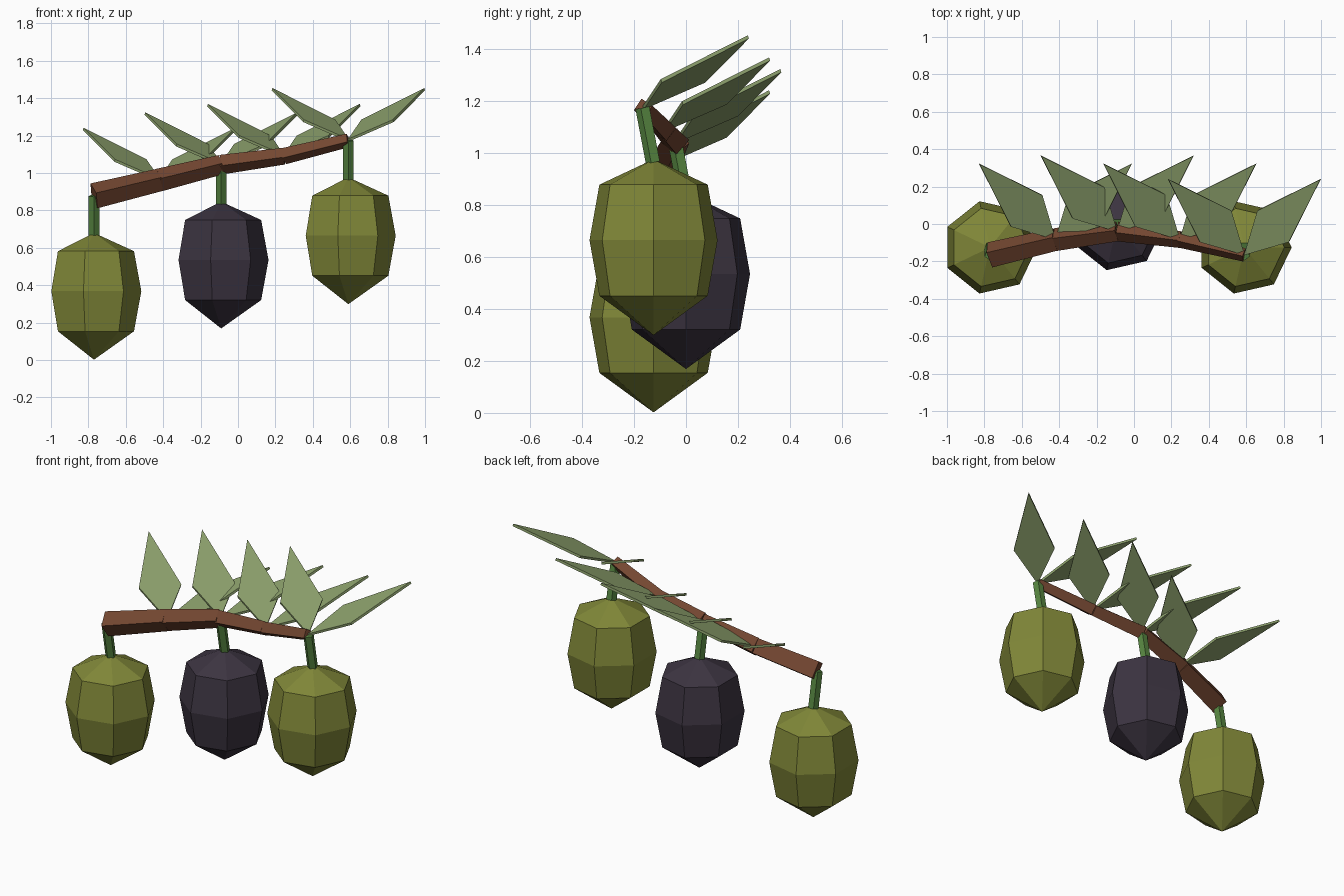
import bpy, bmesh
from mathutils import Vector, Matrix

if "Cube" in bpy.data.objects:
    bpy.data.objects.remove(bpy.data.objects["Cube"])


def srgb(r, g, b):
    f = lambda c: (c / 12.92 if c <= 0.04045 else ((c + 0.055) / 1.055) ** 2.4)
    return tuple(f(c / 255) for c in (r, g, b)) + (1,)


def material(name, *rgb):
    m = bpy.data.materials.new(name)
    m.diffuse_color = srgb(*rgb)
    m.use_nodes = True
    m.node_tree.nodes["Principled BSDF"].inputs["Base Color"].default_value = m.diffuse_color
    return m


GREEN = material("olive green", 128, 135, 56)
DARK = material("ripe purple", 60, 52, 65)
LEAF = material("leaf green", 140, 160, 108)
BARK = material("bark brown", 116, 71, 49)
STEM = material("stem green", 86, 133, 64)


def finish(name, bm, mat):
    bmesh.ops.recalc_face_normals(bm, faces=bm.faces)
    me = bpy.data.meshes.new(name)
    bm.to_mesh(me)
    bm.free()
    me.materials.append(mat)
    ob = bpy.data.objects.new(name, me)
    bpy.context.collection.objects.link(ob)


def add_rod(bm, a, b, r1, r2, sides, spin=0.0):
    a, b = Vector(a), Vector(b)
    d = b - a
    rot = Vector((0, 0, 1)).rotation_difference(d).to_matrix().to_4x4()
    mat = Matrix.Translation((a + b) / 2) @ rot @ Matrix.Rotation(spin, 4, 'Z')
    bmesh.ops.create_cone(bm, cap_ends=True, segments=sides, radius1=r1,
                          radius2=r2, depth=d.length, matrix=mat)


def olive(name, centre, mat):
    # seven-sided body with pointed ends
    c = Vector(centre)
    bm = bmesh.new()
    rings = []
    for r, z in ((0.214, -0.214), (0.253, 0), (0.214, 0.214)):
        rings.append([bm.verts.new(c + Matrix.Rotation(i * 6.2831853 / 7, 3, 'Z')
                                   @ Vector((r, 0, z))) for i in range(7)])
    low = bm.verts.new(c + Vector((0, 0, -0.366)))
    top = bm.verts.new(c + Vector((0, 0, 0.312)))
    for i in range(7):
        j = (i + 1) % 7
        bm.faces.new((low, rings[0][j], rings[0][i]))
        bm.faces.new((top, rings[2][i], rings[2][j]))
        for p, q in zip(rings, rings[1:]):
            bm.faces.new((p[i], p[j], q[j], q[i]))
    finish(name, bm, mat)


def leaf(name, base, side):
    # flat kite with a little thickness
    axis = Vector((side * 0.408, 0.405, 0.273))
    wide = Vector((-side * 0.084, 0.084, 0))
    n = axis.cross(wide).normalized() * 0.007
    mid = axis * 0.38
    pts = [Vector(), mid + wide, axis, mid - wide]
    bm = bmesh.new()
    up = [bm.verts.new(Vector(base) + p + n) for p in pts]
    dn = [bm.verts.new(Vector(base) + p - n) for p in pts]
    bm.faces.new(up)
    bm.faces.new(dn[::-1])
    for i in range(4):
        j = (i + 1) % 4
        bm.faces.new((up[i], dn[i], dn[j], up[j]))
    finish(name, bm, LEAF)


# branch: four tapering square segments
nodes = [(-0.77, -0.165, 0.878), (-0.42, -0.083, 0.963), (-0.09, -0.04, 1.045),
         (0.245, -0.083, 1.09), (0.59, -0.165, 1.175)]
radii = [0.07, 0.062, 0.053, 0.045, 0.037]
bm = bmesh.new()
for i in range(4):
    add_rod(bm, nodes[i], nodes[i + 1], radii[i], radii[i + 1], 4)
finish("branch", bm, BARK)

# leaf pairs
for i in range(1, 5):
    for side, word in ((-1, "left"), (1, "right")):
        leaf(f"leaf_{word}_{i}", nodes[i], side)

# hanging fruit with stems
for i, mat, label in ((0, GREEN, "left"), (2, DARK, "middle"), (4, GREEN, "right")):
    n = Vector(nodes[i])
    c = n + Vector((0, 0.04, -0.51))
    olive(f"olive_{label}", c, mat)
    bm = bmesh.new()
    add_rod(bm, c + Vector((0, 0, 0.3)), n, 0.03, 0.03, 5, 3.14159265)
    finish(f"stem_{label}", bm, STEM)
